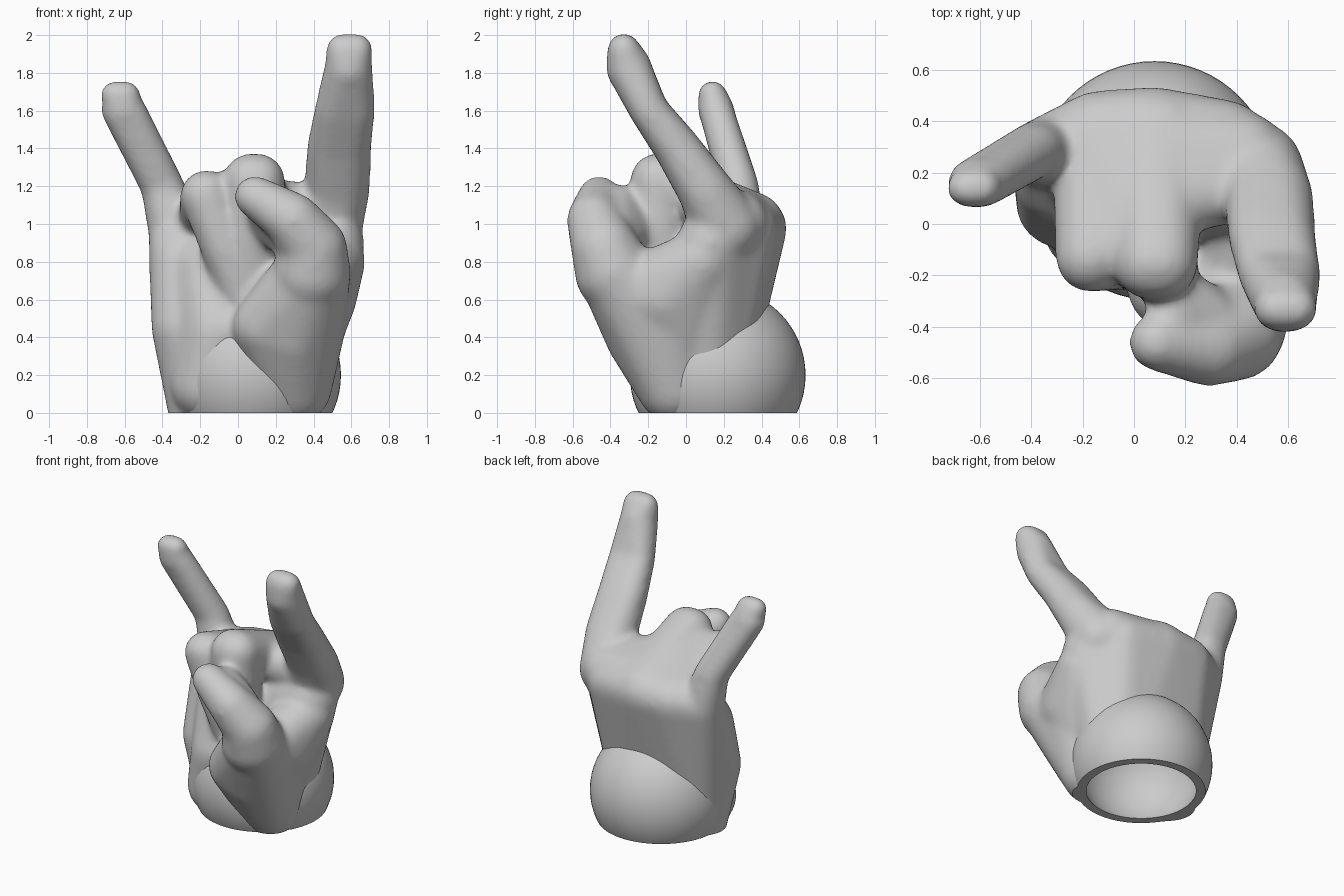
import bpy
import bmesh
from mathutils import Vector

cube = bpy.data.objects.get("Cube")
if cube:
    bpy.data.objects.remove(cube)

grey = bpy.data.materials.new("plain_grey")
grey.use_nodes = True
grey.diffuse_color = (0.6, 0.6, 0.6, 1)
grey.node_tree.nodes["Principled BSDF"].inputs["Base Color"].default_value = (0.6, 0.6, 0.6, 1)


def blob(bm, balls):
    """Skin a convex hull around balls given as (x, y, z, radius)."""
    part = bmesh.new()
    for x, y, z, r in balls:
        ball = bmesh.ops.create_icosphere(part, subdivisions=3, radius=r)
        bmesh.ops.translate(part, verts=ball["verts"], vec=Vector((x, y, z)))
    hull = bmesh.ops.convex_hull(part, input=part.verts[:])
    inside = {v for v in hull["geom_interior"] if isinstance(v, bmesh.types.BMVert)}
    bmesh.ops.delete(part, geom=list(inside), context="VERTS")
    # drop leftover faces by rebuilding the hull from its outer points
    bmesh.ops.delete(part, geom=part.faces[:], context="FACES_ONLY")
    bmesh.ops.convex_hull(part, input=part.verts[:])
    mesh = bpy.data.meshes.new("part")
    part.to_mesh(mesh)
    part.free()
    bm.from_mesh(mesh)
    bpy.data.meshes.remove(mesh)


def finger(bm, joints):
    """Chain of tapered segments; joints are (x, y, z, radius, sideways spread)."""
    pairs = [[(x - w, y, z, r), (x + w, y, z, r)] for x, y, z, r, w in joints]
    for a, b in zip(pairs, pairs[1:]):
        blob(bm, a + b)


def make_object(name, bm):
    mesh = bpy.data.meshes.new(name)
    bm.to_mesh(mesh)
    bm.free()
    mesh.materials.append(grey)
    obj = bpy.data.objects.new(name, mesh)
    bpy.context.collection.objects.link(obj)
    return obj


def sphere(name, radius):
    bm = bmesh.new()
    bmesh.ops.create_uvsphere(bm, u_segments=64, v_segments=32, radius=radius)
    bmesh.ops.translate(bm, verts=bm.verts, vec=WRIST)
    return make_object(name, bm)


def cut(obj, tool):
    mod = obj.modifiers.new("cut", "BOOLEAN")
    mod.operation = "DIFFERENCE"
    mod.solver = "EXACT"
    mod.object = tool


def finish(obj):
    bpy.ops.object.select_all(action="DESELECT")
    obj.select_set(True)
    bpy.context.view_layer.objects.active = obj
    for mod in list(obj.modifiers):
        bpy.ops.object.modifier_apply(modifier=mod.name)
    bpy.ops.object.shade_smooth_by_angle(angle=0.7)


WRIST = Vector((0.08, 0.168, 0.2))
hand = bmesh.new()

# palm: outer side, centre and index side
blob(hand, [(-0.2, 0.12, 0, 0.17), (0.24, 0.1, 0, 0.2), (-0.285, 0.08, 0.45, 0.175),
            (0.34, 0.11, 0.47, 0.19), (-0.33, 0.28, 0.95, 0.145), (-0.3, 0.18, 0.8, 0.17),
            (-0.14, 0.355, 0.97, 0.165), (0.08, 0.365, 0.98, 0.17),
            (0.35, 0.31, 0.96, 0.175), (0.49, 0.13, 0.9, 0.18)])
# heel of the palm over the wrist
blob(hand, [(-0.1, -0.025, 0.42, 0.21), (-0.15, 0.1, 0.75, 0.2), (0.05, 0, 0.6, 0.17),
            (-0.16, 0, 0.15, 0.2)])

# thumb mound and the web that joins it to the index side
blob(hand, [(0.15, -0.24, 0.46, 0.18), (0.3, -0.06, 0.14, 0.2), (0.38, -0.34, 0.7, 0.215),
            (0.36, -0.1, 0.45, 0.21), (0.3, -0.24, 0.41, 0.19)])
blob(hand, [(0.38, -0.3, 0.62, 0.19), (0.43, -0.1, 0.61, 0.2), (0.5, 0.08, 0.8, 0.175),
            (0.36, -0.03, 0.42, 0.195)])

# thumb, and the flesh where it rests on the folded fingers
finger(hand, [(0.39, -0.38, 0.74, 0.21, 0), (0.4, -0.43, 0.87, 0.18, 0),
              (0.29, -0.485, 1.02, 0.148, 0), (0.09, -0.46, 1.145, 0.112, 0)])
blob(hand, [(0.35, -0.4, 0.88, 0.13), (0.29, -0.37, 1.0, 0.11),
            (0.15, -0.36, 1.1, 0.11), (0.16, -0.26, 1.0, 0.1)])

# index finger, flattened along its middle, with a blunt tip
finger(hand, [(0.465, 0.215, 0.98, 0.185, 0.01), (0.525, 0.1, 1.18, 0.145, 0.03),
              (0.535, -0.045, 1.4, 0.122, 0.05), (0.565, -0.195, 1.6, 0.102, 0.06),
              (0.585, -0.3, 1.82, 0.12, 0.01)])
blob(hand, [(0.585, -0.3, 1.82, 0.125), (0.55, -0.33, 1.925, 0.085), (0.63, -0.33, 1.925, 0.085)])

# little finger with a blunt tip
finger(hand, [(-0.33, 0.28, 0.95, 0.145, 0), (-0.4, 0.28, 1.2, 0.107, 0.01),
              (-0.605, 0.16, 1.6, 0.092, 0.03)])
blob(hand, [(-0.605, 0.16, 1.6, 0.1), (-0.655, 0.14, 1.685, 0.075), (-0.59, 0.14, 1.685, 0.075)])

# folded middle and ring fingers
finger(hand, [(0.09, 0.35, 1.0, 0.17, 0.02), (0.085, -0.15, 1.23, 0.145, 0.02),
              (0.09, -0.14, 0.95, 0.15, 0.01), (0.06, -0.08, 0.65, 0.15, 0)])
finger(hand, [(-0.16, 0.35, 0.97, 0.16, 0), (-0.17, -0.13, 1.15, 0.137, 0),
              (-0.07, -0.13, 0.88, 0.13, 0), (0.02, -0.1, 0.65, 0.13, 0)])
# skin between the folded fingers, and from them to the index finger
blob(hand, [(0.1, 0.34, 1.0, 0.17), (-0.16, 0.33, 0.98, 0.165),
            (0.08, -0.1, 1.18, 0.145), (-0.15, -0.08, 1.12, 0.135)])
blob(hand, [(0.12, 0.3, 1.02, 0.17), (0.14, 0.1, 1.1, 0.15),
            (0.42, 0.26, 1.0, 0.18), (0.46, 0.16, 1.06, 0.14)])

hand = make_object("hand", hand)
remesh = hand.modifiers.new("fuse", "REMESH")
remesh.mode = "VOXEL"
remesh.voxel_size = 0.018
relax = hand.modifiers.new("relax", "SMOOTH")
relax.factor = 0.5
relax.iterations = 24

# wrist ball, hollow inside and open at the bottom
wrist = sphere("wrist_ball", 0.465)
hollow = sphere("hollow_cutter", 0.41)
bm = bmesh.new()
bmesh.ops.create_cube(bm, size=2)
bmesh.ops.translate(bm, verts=bm.verts, vec=(0, 0, -1))
floor = make_object("base_cutter", bm)

for obj in (hand, wrist):
    cut(obj, hollow)
    cut(obj, floor)
    finish(obj)

# cutters are no longer needed once applied
for tool in (hollow, floor):
    bpy.data.objects.remove(tool)
